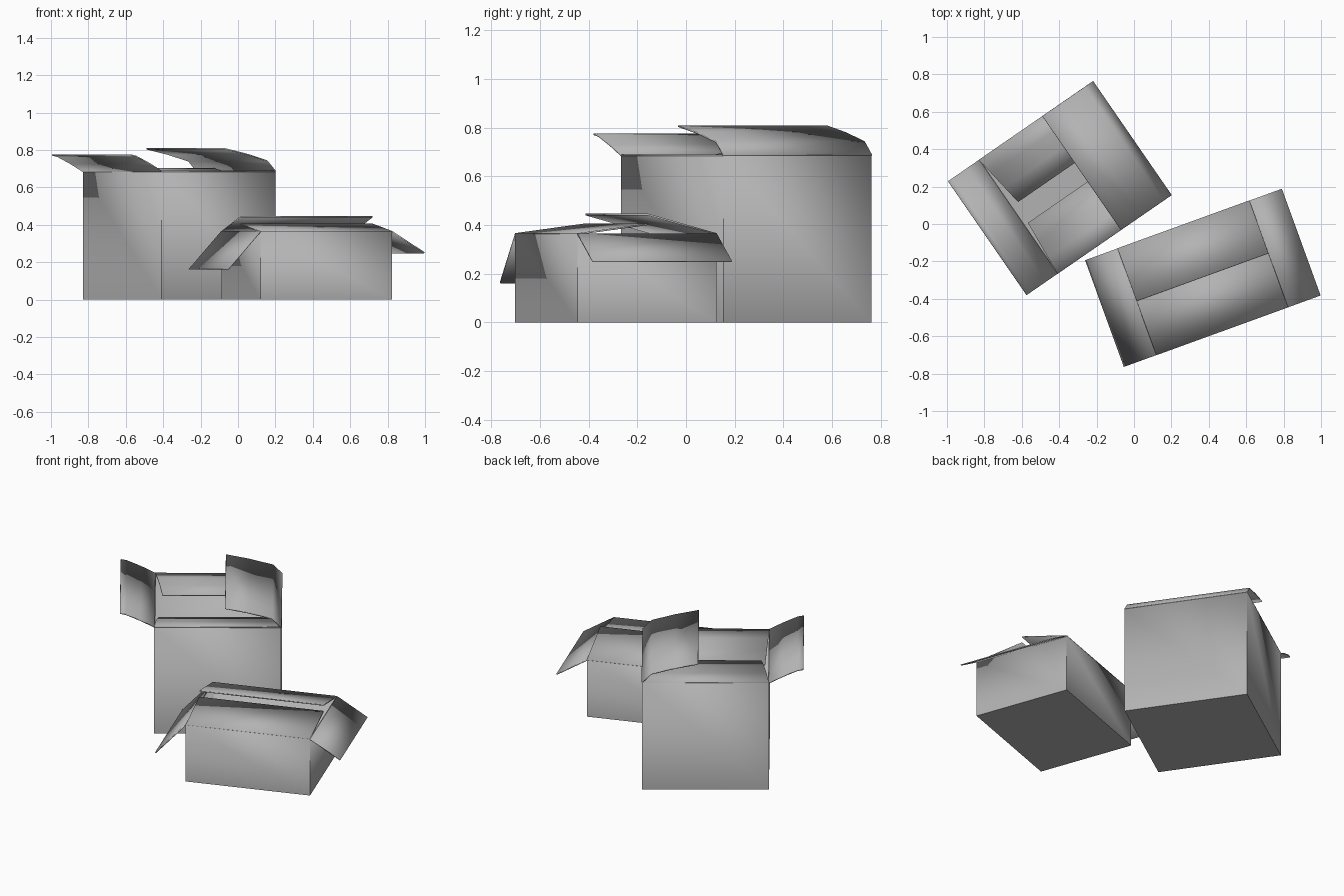
import bpy, bmesh
from math import radians, pi
from mathutils import Matrix

cube = bpy.data.objects.get("Cube")
if cube:
    bpy.data.objects.remove(cube)

THICK = 0.007

# Single plain grey cardboard colour
card = bpy.data.materials.new("grey_cardboard")
card.use_nodes = True
GREY = (0.45, 0.45, 0.45, 1)
card.diffuse_color = GREY
card.node_tree.nodes["Principled BSDF"].inputs["Base Color"].default_value = GREY


def sheet(name, bm, matrix, offset):
    """Turn a bmesh into a thin cardboard object."""
    mesh = bpy.data.meshes.new(name)
    bm.normal_update()
    bm.to_mesh(mesh)
    bm.free()
    mesh.materials.append(card)
    obj = bpy.data.objects.new(name, mesh)
    bpy.context.collection.objects.link(obj)
    obj.matrix_world = matrix
    solid = obj.modifiers.new("thickness", 'SOLIDIFY')
    solid.thickness = THICK
    solid.offset = offset
    bpy.ops.object.select_all(action='DESELECT')
    obj.select_set(True)
    bpy.context.view_layer.objects.active = obj
    bpy.ops.object.shade_smooth_by_angle(angle=radians(40))
    return obj


def body(name, place, w, d, h):
    """Open-topped carton."""
    bm = bmesh.new()
    bmesh.ops.create_cube(bm, size=1, matrix=Matrix.Translation((0, 0, h / 2))
                          @ Matrix.Diagonal((w, d, h, 1)))
    top = [f for f in bm.faces if f.calc_center_median().z > h * 0.99]
    bmesh.ops.delete(bm, geom=top, context='FACES_ONLY')
    sheet(name, bm, place, -1)


def flap(name, place, size, side, profile, taper=0):
    """Flap swept along a rim; profile holds (outward, upward) steps."""
    w, d, h = size
    reach, half = (w / 2, d / 2) if side % 2 == 0 else (d / 2, w / 2)
    bm = bmesh.new()
    rows = []
    points = [(0, 0)] + profile
    last = points[-1][0]
    for out, up in points:
        wide = half - taper * out / last
        rows.append([bm.verts.new((reach + out, s * wide, h + up)) for s in (-1, 1)])
    for a, b in zip(rows, rows[1:]):
        bm.faces.new((a[0], b[0], b[1], a[1]))
    turn = Matrix.Rotation(side * pi / 2, 4, 'Z')
    sheet(name, bm, place @ turn, 0)


def carton(prefix, centre, angle, size, flaps):
    place = Matrix.Translation((*centre, 0)) @ Matrix.Rotation(radians(angle), 4, 'Z')
    body(prefix + "_body", place, *size)
    for side, (label, profile, taper) in enumerate(flaps):
        flap(f"{prefix}_{label}_flap", place, size, side, profile, taper)


# Tall carton: inner flaps folded in, one outer flap splayed, one bent over
carton("tall_box", (-0.315, 0.248), 34.6, (0.74, 0.74, 0.686), [
    ("left", [(-0.053, 0.055), (-0.19, 0.092), (-0.327, 0.12)], 0),
    ("back", [(-0.1, 0.014), (-0.2, 0.014), (-0.304, 0.0)], 0.045),
    ("right", [(0.08, 0.042), (0.165, 0.08), (0.2, 0.087)], 0),
    ("front", [(-0.1, -0.014), (-0.2, -0.042), (-0.313, -0.085)], 0.025),
])

# Low carton: end flaps hanging outward, long flaps raised over the opening
carton("low_box", (0.368, -0.288), 19.95, (0.75, 0.607, 0.363), [
    ("left", [(0.183, -0.113)], 0),
    ("back", [(-0.3, 0.08)], 0),
    ("right", [(0.182, -0.2)], 0),
    ("front", [(-0.307, 0.04)], 0),
])
